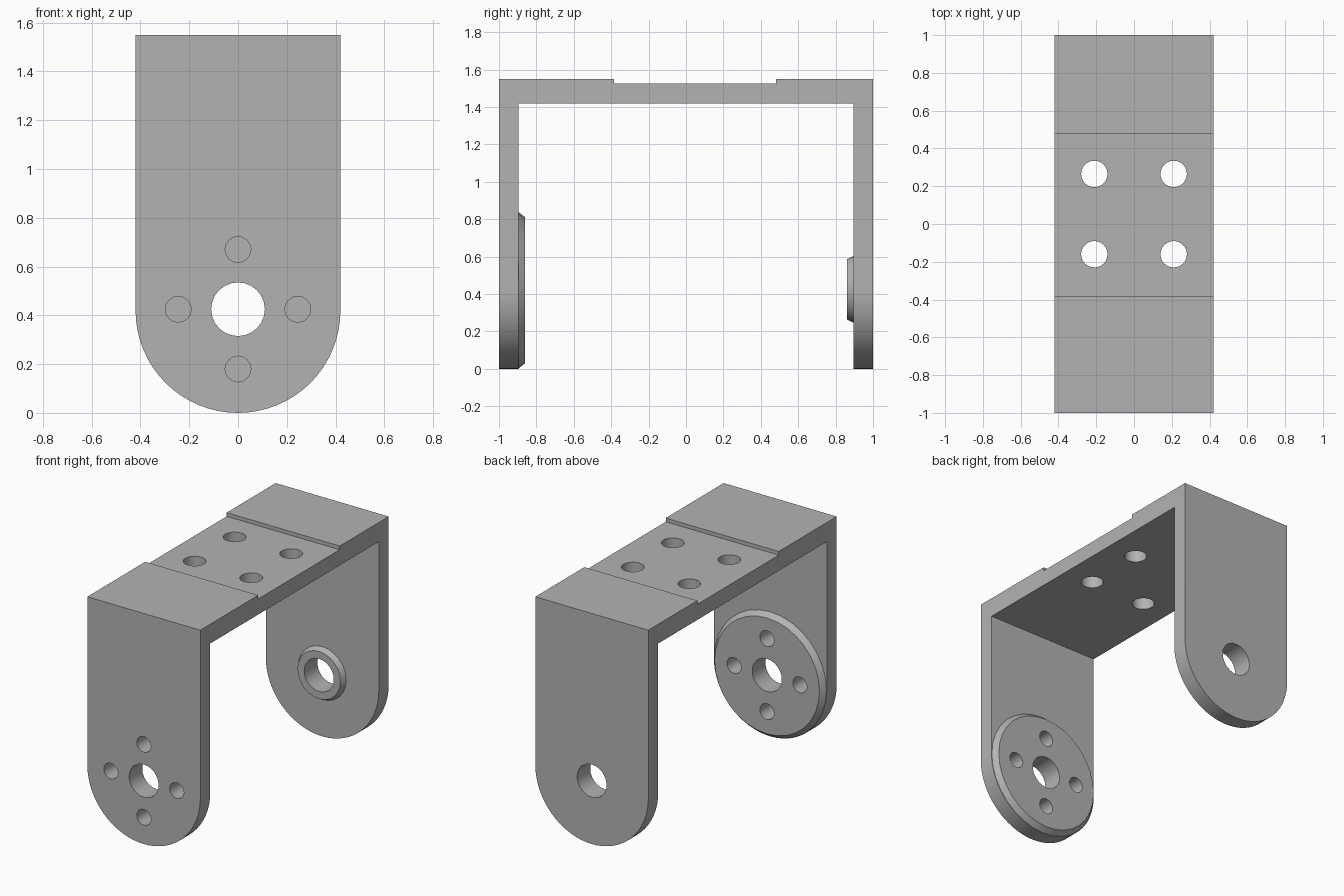
import bpy
import bmesh
from math import cos, sin, pi, radians
from mathutils import Matrix

cube = bpy.data.objects.get("Cube")
if cube:
    bpy.data.objects.remove(cube, do_unlink=True)

GREY = (0.45, 0.45, 0.45, 1)
grey = bpy.data.materials.new("plain grey")
grey.use_nodes = True
grey.diffuse_color = GREY
grey.node_tree.nodes["Principled BSDF"].inputs["Base Color"].default_value = GREY

HALF = 0.42      # half width, also the radius of the arm ends
WALL = 0.895     # inner face of the arms
AXIS = 0.425     # height of the pivot axis


def finish(bm, name):
    bmesh.ops.recalc_face_normals(bm, faces=bm.faces)
    mesh = bpy.data.meshes.new(name)
    bm.to_mesh(mesh)
    bm.free()
    obj = bpy.data.objects.new(name, mesh)
    bpy.context.collection.objects.link(obj)
    mesh.materials.append(grey)
    return obj


def prism(name, points, offset):
    """Extrude a closed outline along an offset."""
    bm = bmesh.new()
    face = bm.faces.new([bm.verts.new(p) for p in points])
    side = bmesh.ops.extrude_face_region(bm, geom=[face])["geom"]
    moved = [g for g in side if isinstance(g, bmesh.types.BMVert)]
    bmesh.ops.translate(bm, verts=moved, vec=offset)
    return finish(bm, name)


def cylinder(name, centre, r1, r2, depth, axis="Z", sides=32):
    """Round bar or cone; along Y, r1 is the end at the back."""
    bm = bmesh.new()
    turn = Matrix.Rotation(pi / 2, 4, "X") if axis == "Y" else Matrix()
    bmesh.ops.create_cone(bm, cap_ends=True, segments=sides, radius1=r1, radius2=r2,
                          depth=depth, matrix=Matrix.Translation(centre) @ turn)
    return finish(bm, name)


def boolean(obj, cutter, operation="DIFFERENCE"):
    """Apply a boolean and discard the cutter."""
    cutter.hide_render = True
    mod = obj.modifiers.new("cut", "BOOLEAN")
    mod.operation, mod.solver, mod.object = operation, "EXACT", cutter
    graph = bpy.context.evaluated_depsgraph_get()
    mesh = bpy.data.meshes.new_from_object(obj.evaluated_get(graph))
    obj.modifiers.clear()
    obj.data = mesh
    bpy.data.objects.remove(cutter, do_unlink=True)


def drill(obj, x, y, z, radius, depth, axis, sides=24):
    boolean(obj, cylinder("drill", (x, y, z), radius, radius, depth, axis, sides))


# U-shaped bracket with a shallow recess across the top
side_outline = [(-1, 0), (-1, 1.55), (-0.385, 1.55), (-0.385, 1.525), (0.48, 1.525),
                (0.48, 1.55), (1, 1.55), (1, 0), (WALL, 0), (WALL, 1.42),
                (-WALL, 1.42), (-WALL, 0)]
bracket = prism("bracket", [(-HALF, y, z) for y, z in side_outline], (2 * HALF, 0, 0))

# Round the lower ends of both arms
arc = [(HALF * cos(a), -1.2, HALF + HALF * sin(a))
       for a in (pi + pi * i / 32 for i in range(33))]
front_outline = arc + [(HALF, -1.2, 1.6), (-HALF, -1.2, 1.6)]
# Widen the straight sides slightly so they clear the bracket faces
front_outline = [(x * 1.0005, y, z) for x, y, z in front_outline]
boolean(bracket, prism("arm_rounding", front_outline, (0, 2.4, 0)), "INTERSECT")

# Chamfered disc inside the front arm, small collar inside the back arm
front_disc = cylinder("front_disc", (0, -0.879, HALF), 0.39, 0.42, 0.038, "Y", 32)
back_collar = cylinder("back_collar", (0, 0.879, AXIS), 0.18, 0.16, 0.038, "Y", 24)

# Pivot holes
drill(bracket, 0, 0, AXIS, 0.11, 2.5, "Y")
for part in (front_disc, back_collar):
    drill(part, 0, part.data.vertices[0].co.y, AXIS, 0.11, 0.3, "Y")

# Ring of four screw holes in the front arm and disc
for dx, dz in ((0.245, 0), (-0.245, 0), (0, 0.245), (0, -0.245)):
    for part in (bracket, front_disc):
        drill(part, dx, -0.93, AXIS + dz, 0.053, 0.4, "Y", 16)

# Four mounting holes in the top plate
for x in (-0.21, 0.21):
    for y in (-0.16, 0.265):
        drill(bracket, x, y, 1.48, 0.07, 0.4, "Z")

# Smooth the round walls, keep the edges sharp
bpy.ops.object.select_all(action="DESELECT")
for part in (bracket, front_disc, back_collar):
    part.select_set(True)
    bpy.context.view_layer.objects.active = part
bpy.ops.object.shade_smooth_by_angle(angle=radians(30))
